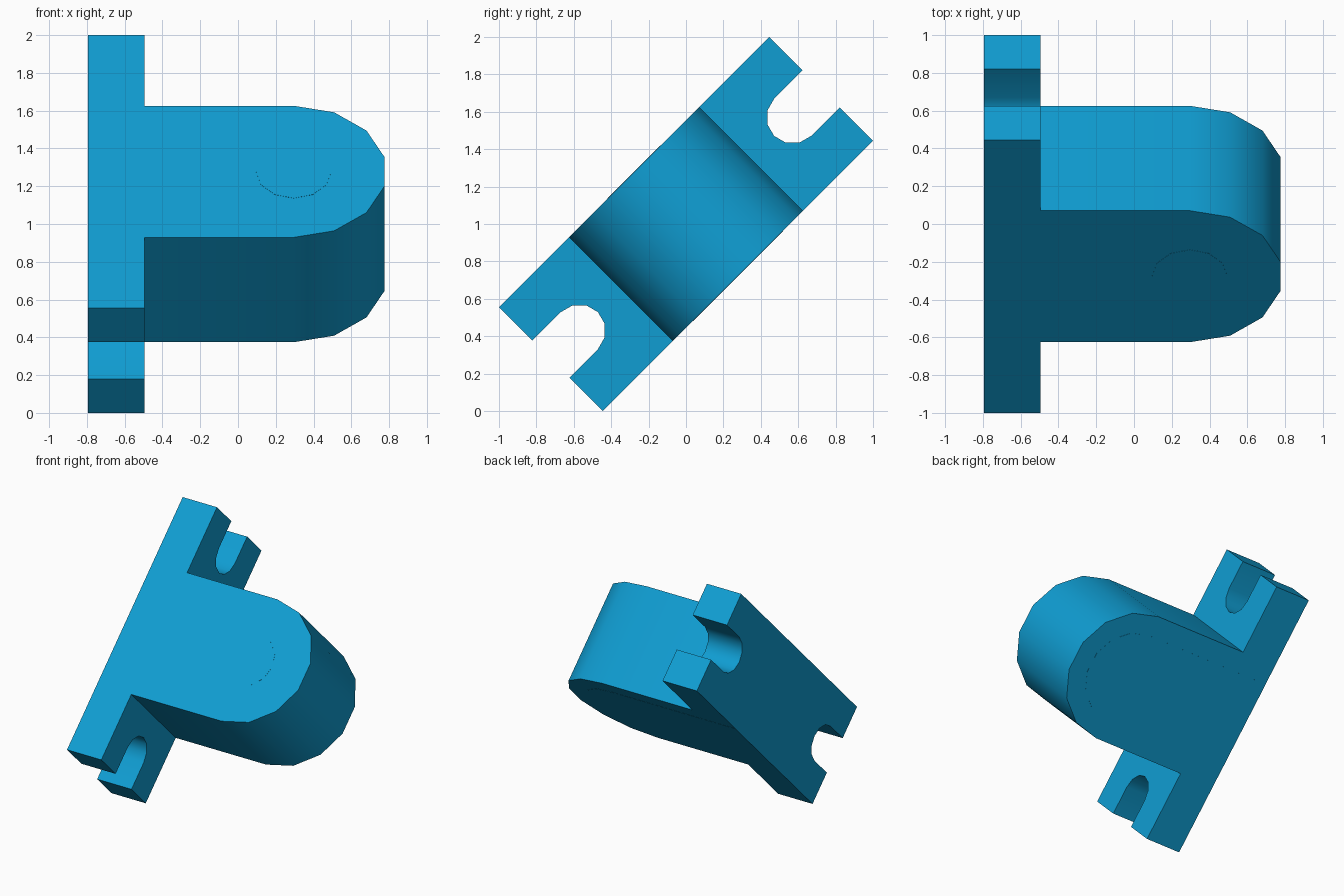
import bpy, bmesh, math
from mathutils import Matrix, Vector

cube = bpy.data.objects.get("Cube")
if cube:
    bpy.data.objects.remove(cube, do_unlink=True)

blue = bpy.data.materials.new("bright blue")
blue.use_nodes = True
colour = (0.005, 0.34, 0.65, 1)
blue.diffuse_color = colour
blue.node_tree.nodes["Principled BSDF"].inputs["Base Color"].default_value = colour

# The part leans 45 degrees about x: local y runs along the plate, local z across it
TILT = Matrix.Translation((0, 0, 1)) @ Matrix.Rotation(math.radians(45), 4, 'X')
HALF_LEN, HALF_WID = 1.0217, 0.3925
BASE, SHOULDER, TIP = -0.795, -0.495, 0.295
RADIUS = 0.4925


def extrude(name, points, offset):
    """Extrude a closed outline along offset, then lean it into place."""
    bm = bmesh.new()
    face = bm.faces.new([bm.verts.new(p) for p in points])
    new = bmesh.ops.extrude_face_region(bm, geom=[face])["geom"]
    verts = [v for v in new if isinstance(v, bmesh.types.BMVert)]
    bmesh.ops.translate(bm, vec=Vector(offset), verts=verts)
    bmesh.ops.recalc_face_normals(bm, faces=bm.faces)
    bm.transform(TILT)
    mesh = bpy.data.meshes.new(name)
    bm.to_mesh(mesh)
    bm.free()
    mesh.materials.append(blue)
    obj = bpy.data.objects.new(name, mesh)
    bpy.context.collection.objects.link(obj)
    bpy.ops.object.select_all(action='DESELECT')
    obj.select_set(True)
    bpy.context.view_layer.objects.active = obj
    bpy.ops.object.shade_smooth_by_angle(angle=math.radians(35))
    return obj


def arc(cx, cy, r, start, end, steps):
    """Points on an arc, angles in degrees."""
    angles = [math.radians(start + (end - start) * i / steps) for i in range(steps + 1)]
    return [(cx + r * math.cos(a), cy + r * math.sin(a)) for a in angles]


def d_outline(r, start_x, z):
    """Straight sides ending in a faceted half circle."""
    outline = [(start_x, -r)] + arc(TIP, 0, r, -90, 90, 7) + [(start_x, r)]
    return [(x, y, z) for x, y in outline]


# Mounting plate with an open round-bottomed slot at each end
SLOT_R, SLOT_Y = 0.14, 0.806
half = ([(HALF_LEN, -HALF_WID), (HALF_LEN, -SLOT_R)]
        + arc(SLOT_Y, 0, SLOT_R, 270, 90, 6)
        + [(HALF_LEN, SLOT_R), (HALF_LEN, HALF_WID)])
outline = half + [(-y, -z) for y, z in half]
extrude("mounting_plate", [(BASE, y, z) for y, z in outline], (SHOULDER - BASE, 0, 0))

# Rounded lug standing on the plate
extrude("rounded_lug", d_outline(RADIUS, SHOULDER, -HALF_WID), (0, 0, 2 * HALF_WID))

# Very thin marks: pin end on the upper face, cover panel on the lower face
pin = arc(TIP, 0, 0.2, 0, 330, 11)
extrude("pin_end", [(x, y, HALF_WID - 0.001) for x, y in pin], (0, 0, 0.002))
extrude("cover_panel", d_outline(0.34, BASE, -HALF_WID - 0.001), (0, 0, 0.002))
